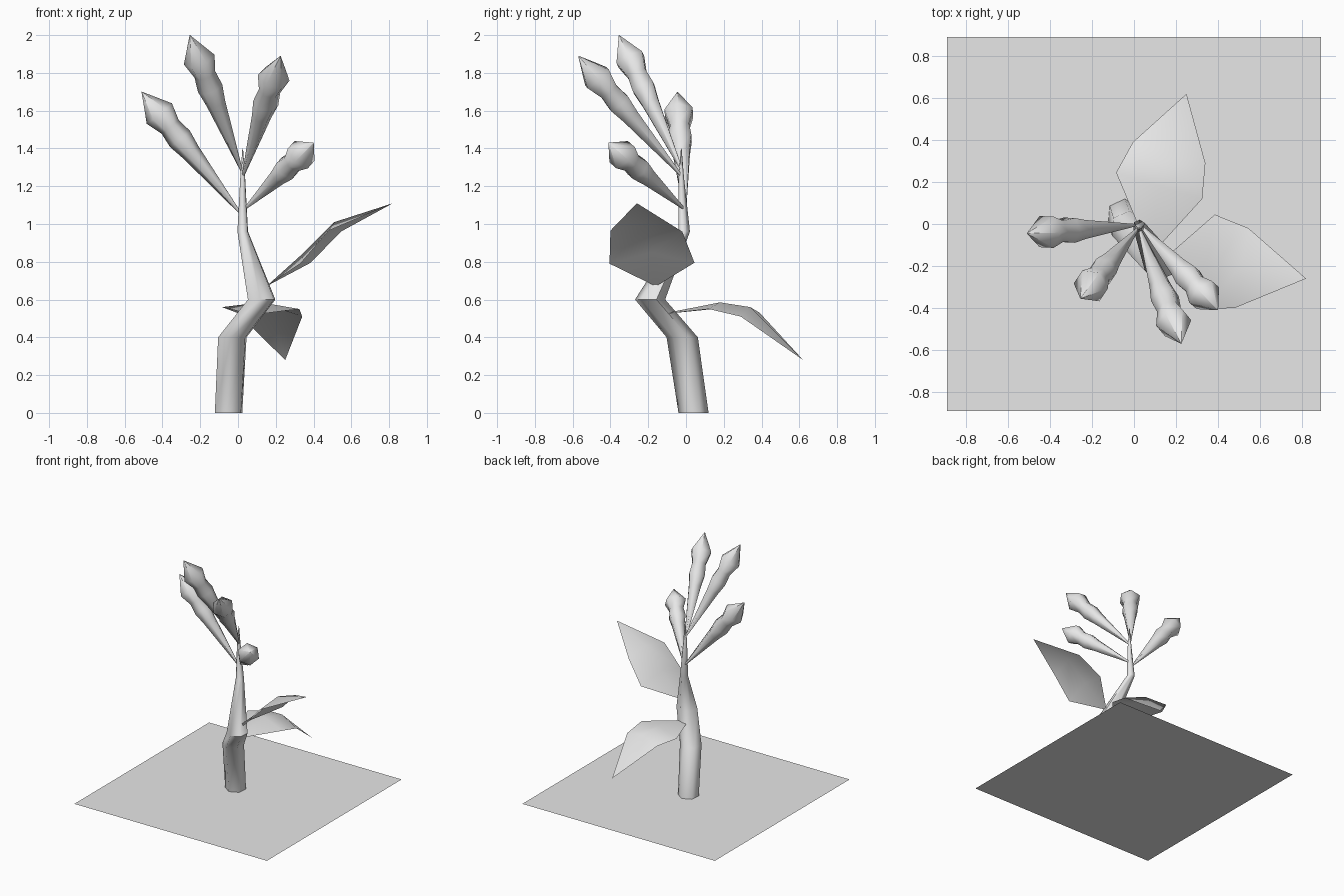
import bpy, bmesh, math
from mathutils import Vector

if "Cube" in bpy.data.objects:
    bpy.data.objects.remove(bpy.data.objects["Cube"])

grey = bpy.data.materials.new("plain grey")
grey.diffuse_color = (0.8, 0.8, 0.8, 1)
grey.use_nodes = True
grey.node_tree.nodes["Principled BSDF"].inputs["Base Color"].default_value = grey.diffuse_color


def finish(bm, name, smooth=True):
    bmesh.ops.recalc_face_normals(bm, faces=bm.faces[:])
    mesh = bpy.data.meshes.new(name)
    bm.to_mesh(mesh)
    bm.free()
    mesh.materials.append(grey)
    ob = bpy.data.objects.new(name, mesh)
    bpy.context.collection.objects.link(ob)
    if smooth:
        bpy.ops.object.select_all(action='DESELECT')
        ob.select_set(True)
        bpy.context.view_layer.objects.active = ob
        bpy.ops.object.shade_smooth_by_angle(angle=math.radians(62))
    return ob


def tube(name, rings, axis, start, sides=6):
    """Skin rings given as (centre, radius), each lying square to the axis."""
    bm = bmesh.new()
    axis = Vector(axis).normalized()
    u = Vector((1, 0, 0))
    u = (u - axis * u.dot(axis)).normalized()
    v = axis.cross(u)
    loops = []
    for c, r in rings:
        loop = []
        for i in range(sides):
            a = math.radians(start) + math.tau * i / sides
            loop.append(bm.verts.new(Vector(c) + r * (u * math.cos(a) + v * math.sin(a))))
        loops.append(loop)
    for a, b in zip(loops, loops[1:]):
        for i in range(sides):
            j = (i + 1) % sides
            bm.faces.new((a[i], a[j], b[j], b[i]))
    bm.faces.new(loops[0][::-1])
    bm.faces.new(loops[-1])
    return finish(bm, name)


def leaf(name, base, rows, tip):
    """Pointed blade: base, two rows of (edge, midrib, edge), tip."""
    bm = bmesh.new()
    b, t = bm.verts.new(base), bm.verts.new(tip)
    r0, r1 = [[bm.verts.new(p) for p in row] for row in rows]
    for i in (0, 1):
        bm.faces.new((b, r0[i + 1], r0[i]))
        bm.faces.new((r0[i], r0[i + 1], r1[i + 1], r1[i]))
        bm.faces.new((r1[i], r1[i + 1], t))
    bm.normal_update()
    ob = finish(bm, name)
    # blades face upward
    if sum(p.normal.z * p.area for p in ob.data.polygons) < 0:
        ob.data.flip_normals()
    return ob


# Flat ground sheet
bm = bmesh.new()
bmesh.ops.create_grid(bm, x_segments=1, y_segments=1, size=0.89)
finish(bm, "ground_sheet", smooth=False)

# Crooked tapering stem
tube("stem", [((-0.05, 0.04, 0), 0.08), ((-0.03, -0.02, 0.4), 0.083),
              ((0.125, -0.19, 0.6), 0.08), ((0.025, -0.01, 0.96), 0.031),
              ((0.025, -0.025, 1.25), 0.014), ((0.025, -0.025, 1.4), 0.002)],
     (0, 0, 1), 25)

# Two broad leaves
leaf("back_leaf", (0.08, -0.15, 0.52),
     [[(-0.085, 0.245, 0.56), (0.12, 0.18, 0.585), (0.325, 0.12, 0.55)],
      [(-0.005, 0.39, 0.53), (0.17, 0.34, 0.56), (0.34, 0.29, 0.51)]],
     (0.25, 0.62, 0.28))
leaf("side_leaf", (0.15, -0.16, 0.67),
     [[(0.33, -0.405, 0.79), (0.35, -0.18, 0.85), (0.385, 0.045, 0.795)],
      [(0.48, -0.40, 0.965), (0.51, -0.2, 1.01), (0.545, -0.02, 0.96)]],
     (0.82, -0.26, 1.11))

# Four club-shaped buds on thin stalks: (fraction along, radius)
profile = [(0, 0.006), (0.5, 0.052), (0.61, 0.068), (0.71, 0.058), (0.82, 0.086), (1, 0.001)]
buds = [("lower_left_bud", (0.01, -0.005, 1.06), (-0.51, -0.045, 1.70)),
        ("upper_left_bud", (0.02, -0.02, 1.28), (-0.255, -0.355, 2.0)),
        ("upper_right_bud", (0.025, -0.02, 1.25), (0.225, -0.57, 1.89)),
        ("lower_right_bud", (0.035, -0.01, 1.08), (0.40, -0.41, 1.43))]
for name, a, b in buds:
    a, b = Vector(a), Vector(b)
    tube(name, [(a.lerp(b, t), r) for t, r in profile], b - a, 0)
